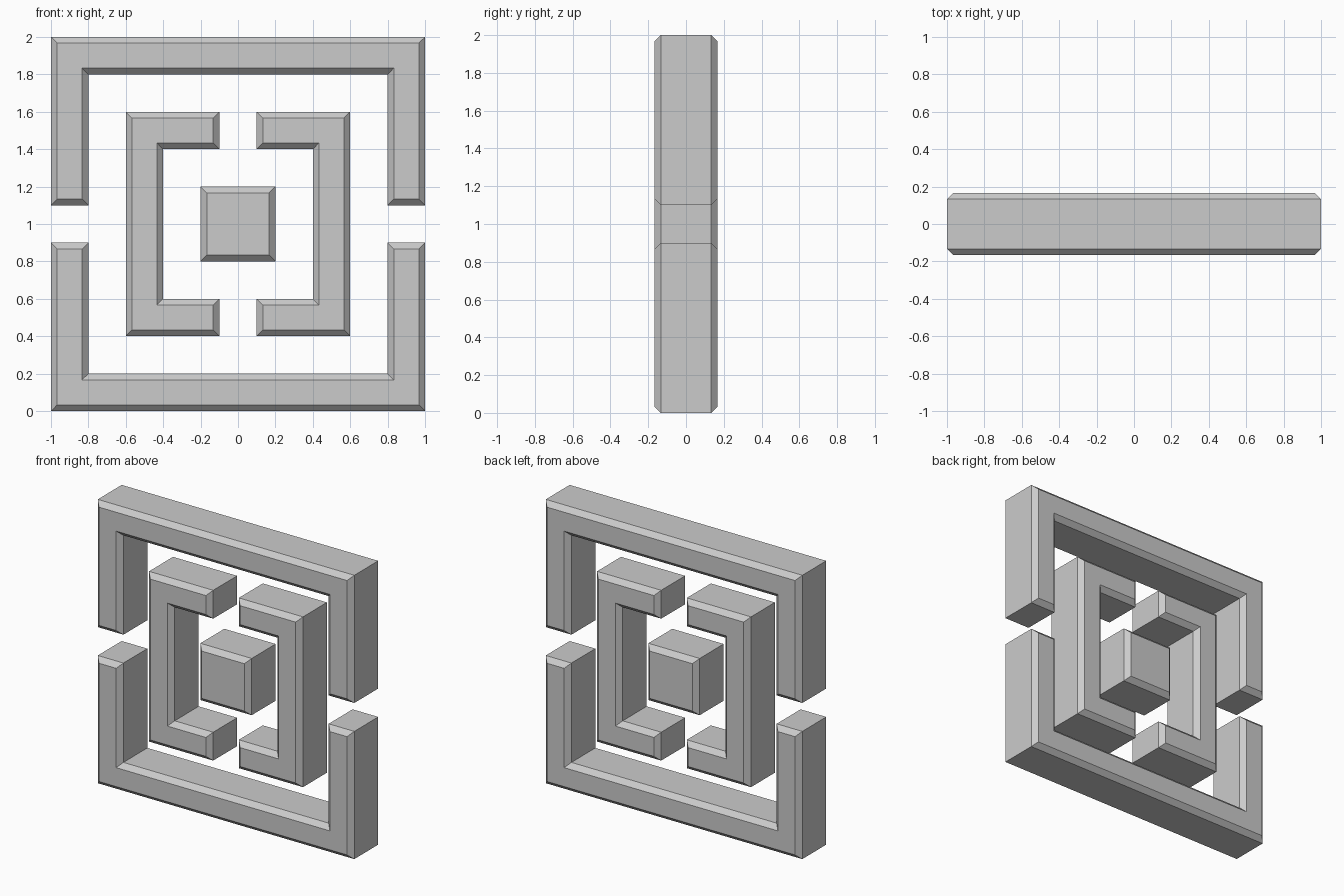
import bpy
import bmesh
from mathutils import Vector

HALF_DEPTH = 1 / 6
CHAMFER = 1 / 30

cube = bpy.data.objects.get("Cube")
if cube:
    bpy.data.objects.remove(cube, do_unlink=True)

grey = bpy.data.materials.new("plain grey")
grey.use_nodes = True
colour = (0.6, 0.6, 0.6, 1)
grey.diffuse_color = colour
grey.node_tree.nodes["Principled BSDF"].inputs["Base Color"].default_value = colour


def inset(outline, distance):
    """Mitred inset of a counter-clockwise outline with square corners."""
    result = []
    for i, point in enumerate(outline):
        before = (point - outline[i - 1]).normalized()
        after = (outline[(i + 1) % len(outline)] - point).normalized()
        inward = Vector((-before.y - after.y, before.x + after.x))
        result.append(point + inward * distance)
    return result


def chamfered_bar(name, points):
    """Extrude an x-z outline through y, with chamfered front and back rims."""
    outline = [Vector(p) for p in points]
    small = inset(outline, CHAMFER)
    side = HALF_DEPTH - CHAMFER
    bm = bmesh.new()
    rings = []
    for shape, y in ((small, -HALF_DEPTH), (outline, -side),
                     (outline, side), (small, HALF_DEPTH)):
        rings.append([bm.verts.new((p.x, y, p.y + 1)) for p in shape])
    n = len(outline)
    for a, b in zip(rings, rings[1:]):
        for i in range(n):
            j = (i + 1) % n
            bm.faces.new((a[i], b[i], b[j], a[j]))
    bm.faces.new(rings[0])
    bm.faces.new(rings[-1][::-1])
    bmesh.ops.recalc_face_normals(bm, faces=bm.faces)
    mesh = bpy.data.meshes.new(name)
    bm.to_mesh(mesh)
    bm.free()
    mesh.materials.append(grey)
    bpy.context.collection.objects.link(bpy.data.objects.new(name, mesh))


def mirrored(points, sx, sz):
    """Mirror an outline, keeping it counter-clockwise."""
    flipped = [(x * sx, z * sz) for x, z in points]
    return flipped if sx * sz > 0 else flipped[::-1]


# Outer frame: upper and lower halves
upper = [(-1, 0.1), (-0.8, 0.1), (-0.8, 0.8), (0.8, 0.8),
         (0.8, 0.1), (1, 0.1), (1, 1), (-1, 1)]
# Inner frame: left and right brackets
bracket = [(0.1, -0.6), (0.6, -0.6), (0.6, 0.6), (0.1, 0.6),
           (0.1, 0.4), (0.4, 0.4), (0.4, -0.4), (0.1, -0.4)]

chamfered_bar("outer_frame_top", upper)
chamfered_bar("outer_frame_bottom", mirrored(upper, 1, -1))
chamfered_bar("inner_bracket_left", bracket)
chamfered_bar("inner_bracket_right", mirrored(bracket, -1, 1))

# Centre block
chamfered_bar("centre_block", [(-0.2, -0.2), (0.2, -0.2), (0.2, 0.2), (-0.2, 0.2)])
